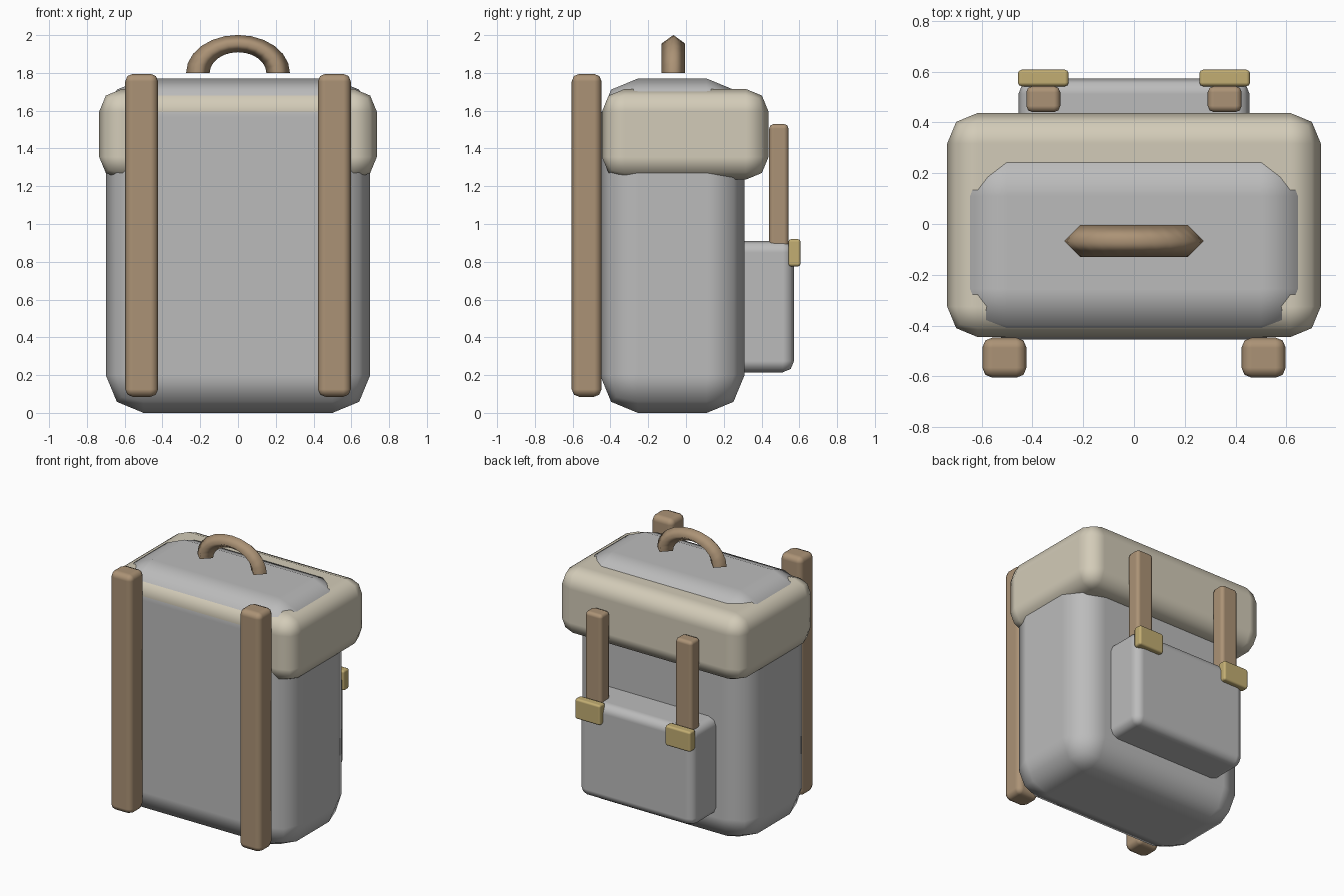
import bpy
import math
from mathutils import Vector

old = bpy.data.objects.get("Cube")
if old:
    bpy.data.objects.remove(old, do_unlink=True)


def material(name, rgb):
    m = bpy.data.materials.new(name)
    m.use_nodes = True
    m.diffuse_color = (*rgb, 1)
    m.node_tree.nodes["Principled BSDF"].inputs["Base Color"].default_value = (*rgb, 1)
    return m


canvas = material("grey canvas", (0.5, 0.5, 0.5))
flap = material("cream flap", (0.65, 0.6, 0.48))
leather = material("brown leather", (0.41, 0.29, 0.18))
brass = material("brass", (0.54, 0.42, 0.17))


def box(name, low, high, bevel, mat):
    """Rounded box between two corners, with flat-looking main faces."""
    low, high = Vector(low), Vector(high)
    bpy.ops.mesh.primitive_cube_add(size=1, location=(low + high) / 2)
    ob = bpy.context.object
    ob.name = name
    ob.scale = high - low
    bpy.ops.object.transform_apply(location=False, rotation=False, scale=True)
    ob.data.materials.append(mat)
    bpy.ops.object.shade_smooth()
    mod = ob.modifiers.new("rounded edges", 'BEVEL')
    mod.width = bevel
    mod.segments = 2
    mod.limit_method = 'NONE'
    mod.harden_normals = True
    return ob


# Bag, lid and pocket
box("bag_body", (-0.7, -0.455, 0), (0.7, 0.31, 1.77), 0.2, canvas)
box("lid", (-0.735, -0.445, 1.235), (0.735, 0.437, 1.715), 0.12, flap)
box("back_pocket", (-0.455, 0.2, 0.215), (0.455, 0.572, 0.91), 0.06, canvas)

# Straps and buckles on both sides
for side, s in (("left", 1), ("right", -1)):
    x = s * 0.51
    box(f"{side}_shoulder_strap", (x - 0.087, -0.605, 0.085), (x + 0.087, -0.447, 1.795), 0.04, leather)
    x = s * 0.357
    box(f"{side}_closing_strap", (x - 0.067, 0.44, 0.8), (x + 0.067, 0.543, 1.53), 0.025, leather)
    box(f"{side}_buckle", (x - 0.1, 0.542, 0.775), (x + 0.1, 0.607, 0.92), 0.015, brass)

# Carrying handle: flattened half ring with a four-sided section
steps, sides = 12, 4
verts, faces = [], []
for i in range(steps + 1):
    a = math.pi * i / steps
    for j in range(sides):
        b = math.tau * j / sides
        r = 0.2125 + 0.0625 * math.cos(b)
        verts.append((r * math.cos(a), 0.0625 * math.sin(b), 0.73 * r * math.sin(a)))
for i in range(steps):
    for j in range(sides):
        k = (j + 1) % sides
        faces.append((i * sides + j, i * sides + k, (i + 1) * sides + k, (i + 1) * sides + j))
faces.append(tuple(reversed(range(sides))))
faces.append(tuple(steps * sides + j for j in range(sides)))
mesh = bpy.data.meshes.new("handle")
mesh.from_pydata(verts, [], faces)
mesh.materials.append(leather)
handle = bpy.data.objects.new("handle", mesh)
handle.location = (0, -0.067, 1.8)
bpy.context.collection.objects.link(handle)
for p in mesh.polygons:
    p.use_smooth = len(p.vertices) == 4 and p.index < steps * sides
# Outward normals
import bmesh
bm = bmesh.new()
bm.from_mesh(mesh)
bmesh.ops.recalc_face_normals(bm, faces=bm.faces)
bm.to_mesh(mesh)
bm.free()
